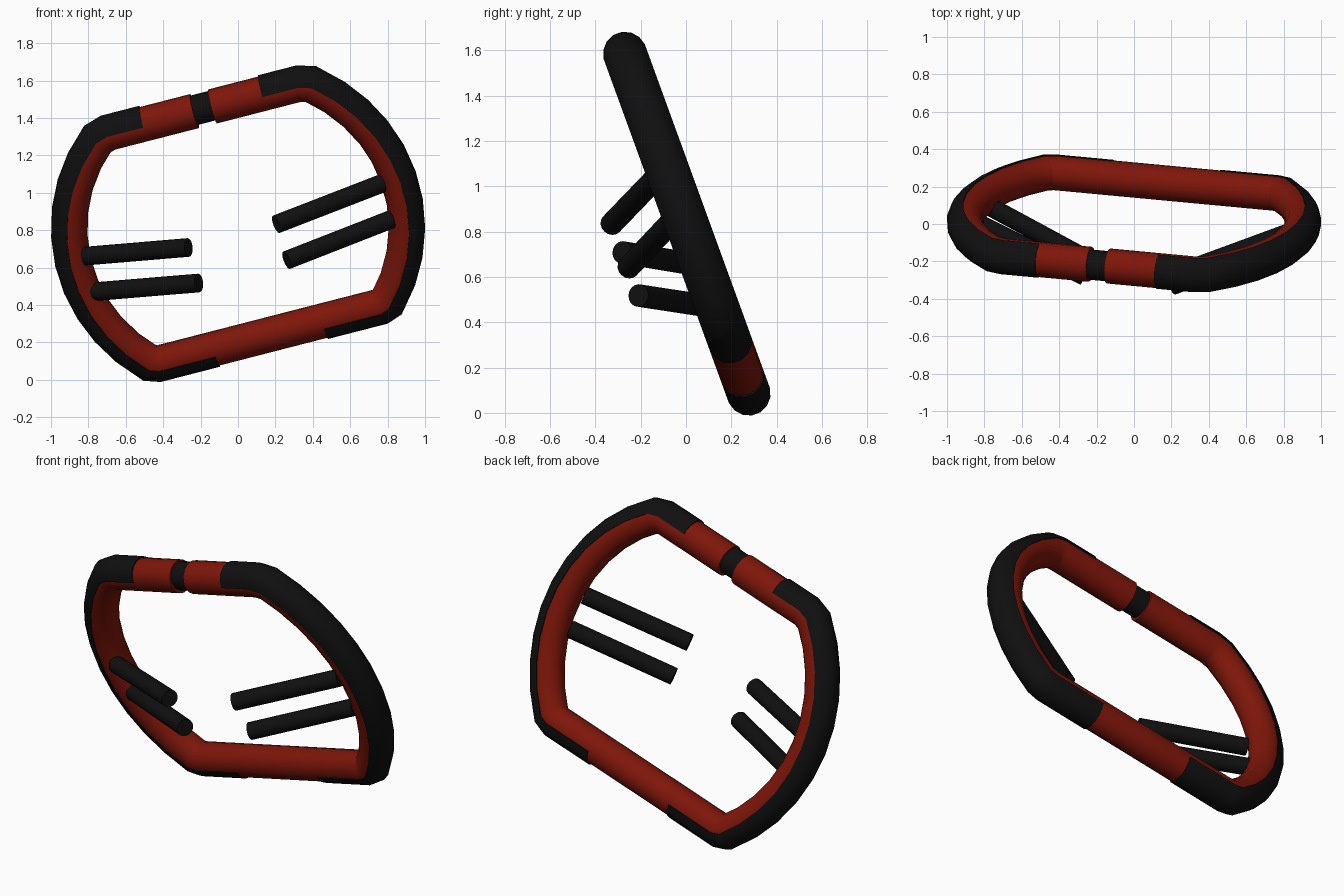
import bpy, bmesh
from math import sin, cos, pi, radians, sqrt, atan2
from mathutils import Vector, Matrix

if "Cube" in bpy.data.objects:
    bpy.data.objects.remove(bpy.data.objects["Cube"])

R, TOP, BOT = 0.905, 0.705, -0.637      # rim circle, upper and lower flats
# wheel plane: turned about its own axis, then leaned forward
PLACE = (Matrix.Translation((0, 0.011, 0.815)) @ Matrix.Rotation(radians(20), 4, 'X')
         @ Matrix.Rotation(radians(-15.3), 4, 'Y'))


def material(name, rgb):
    m = bpy.data.materials.new(name)
    m.diffuse_color = (*rgb, 1)
    m.use_nodes = True
    m.node_tree.nodes["Principled BSDF"].inputs["Base Color"].default_value = m.diffuse_color
    return m


BLACK = material("black_grip", (0.005, 0.005, 0.005))
RED = material("red_leather", (0.21, 0.008, 0.003))


def finish(name, bm, mat):
    bmesh.ops.recalc_face_normals(bm, faces=bm.faces)
    me = bpy.data.meshes.new(name)
    bm.to_mesh(me)
    bm.free()
    ob = bpy.data.objects.new(name, me)
    bpy.context.collection.objects.link(ob)
    me.materials.append(mat)
    bpy.ops.object.select_all(action='DESELECT')
    ob.select_set(True)
    bpy.context.view_layer.objects.active = ob
    bpy.ops.object.shade_smooth_by_angle(angle=radians(40))
    return ob


def half_path(top_x, bottom_x):
    """Right half of the rim line, from the upper flat to the lower flat."""
    a0 = atan2(TOP, sqrt(R * R - TOP * TOP))
    a1 = atan2(BOT, sqrt(R * R - BOT * BOT))
    xt, xb = R * cos(a0), R * cos(a1)
    s0, s1, n = a0 - 0.035, a1 + 0.025, 10
    pts = [Vector((top_x, TOP)), Vector((xt - 0.04, TOP))]
    pts += [Vector((cos(s0 + (s1 - s0) * i / n), sin(s0 + (s1 - s0) * i / n))) * R
            for i in range(n + 1)]
    pts += [Vector((xb - 0.03, BOT)), Vector((bottom_x, BOT))]
    return pts


def mirrored(pts):
    return [Vector((-p.x, p.y)) for p in reversed(pts)]


def sweep(name, pts, section, mat):
    """Sweep (outward, forward) section points along a flat path, capped ends."""
    bm = bmesh.new()
    rings = []
    for i, p in enumerate(pts):
        d0 = (p - pts[i - 1]).normalized() if i else None
        d1 = (pts[i + 1] - p).normalized() if i < len(pts) - 1 else None
        d0, d1 = d0 or d1, d1 or d0
        t = (d0 + d1).normalized()
        out = Vector((-t.y, t.x)) / t.dot(d0)
        rings.append([bm.verts.new(PLACE @ Vector((p.x + out.x * o, -f, p.y + out.y * o)))
                      for o, f in section])
    n = len(section)
    for a, b in zip(rings, rings[1:]):
        for j in range(n):
            bm.faces.new((a[j], a[(j + 1) % n], b[(j + 1) % n], b[j]))
    bm.faces.new(rings[0])
    bm.faces.new(rings[-1])
    return finish(name, bm, mat)


def circle(r, shift=0.0, sides=16):
    return [(r * cos(2 * pi * i / sides) + shift, r * sin(2 * pi * i / sides))
            for i in range(sides)]


def half_shell(r, inner, half=radians(84), n=7):
    arc = [-half + 2 * half * i / n for i in range(n + 1)]
    return ([(r * cos(a), r * sin(a)) for a in arc]
            + [(inner * cos(a), inner * sin(a)) for a in reversed(arc)])


# red rim, open at the top marker
right = half_path(0.05, 0.0)
sweep("rim", right + mirrored(right)[1:], circle(0.094, -0.005), RED)

# narrow black band in the gap
sweep("centre_band", [Vector((-0.07, TOP)), Vector((0.07, TOP))], circle(0.081), BLACK)

# black outer grips
grip = half_path(0.33, 0.30)
sweep("right_grip", grip, half_shell(0.097, 0.080), BLACK)
sweep("left_grip", mirrored(grip), half_shell(0.097, 0.080), BLACK)

# control stalks: inner tip, outer root
stalks = {
    "left_upper_stalk": ((-0.265, -0.28, 0.708), (-0.815, -0.005, 0.662)),
    "left_lower_stalk": ((-0.21, -0.21, 0.518), (-0.765, 0.09, 0.472)),
    "right_upper_stalk": ((0.205, -0.33, 0.832), (0.768, -0.12, 1.05)),
    "right_lower_stalk": ((0.26, -0.255, 0.64), (0.818, -0.05, 0.858)),
}
for name, (tip, root) in stalks.items():
    tip, root = Vector(tip), Vector(root)
    d = root - tip
    bm = bmesh.new()
    bmesh.ops.create_cone(bm, cap_ends=True, segments=16, radius1=0.05, radius2=0.05,
                          depth=d.length,
                          matrix=Matrix.Translation((tip + root) / 2)
                          @ d.to_track_quat('Z', 'Y').to_matrix().to_4x4())
    finish(name, bm, BLACK)
